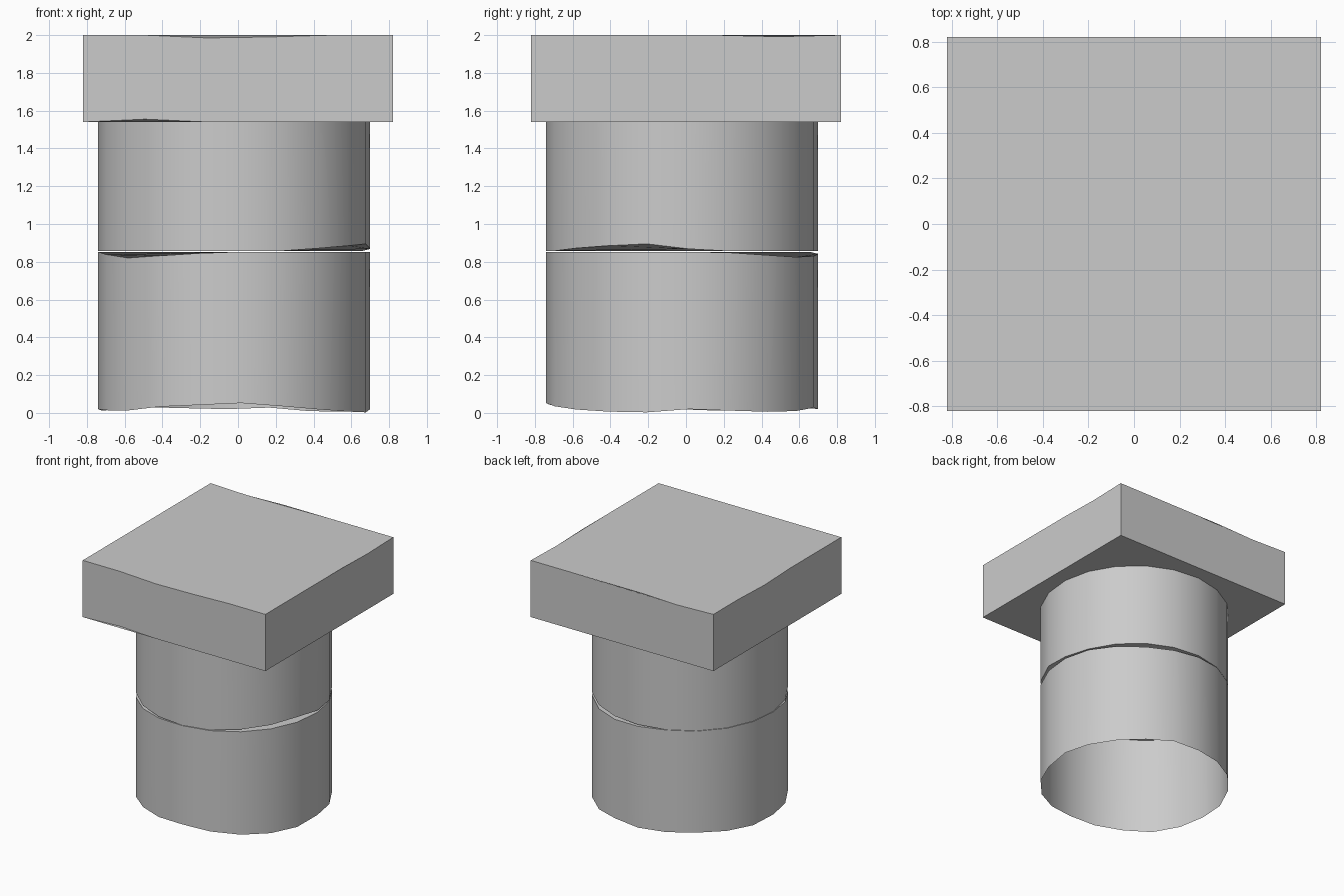
import bpy, bmesh, math

if "Cube" in bpy.data.objects:
    bpy.data.objects.remove(bpy.data.objects["Cube"])

SIDES, RADIUS, OFFSET = 20, 0.722, -0.021


def loft(name, lower, upper, cap_low, cap_high):
    """Wall between two matching rings of points, with optional caps."""
    bm = bmesh.new()
    a = [bm.verts.new(p) for p in lower]
    b = [bm.verts.new(p) for p in upper]
    n = len(a)
    for i in range(n):
        j = (i + 1) % n
        bm.faces.new((a[i], a[j], b[j], b[i]))
    if cap_low:
        bm.faces.new(a[::-1])
    if cap_high:
        bm.faces.new(b)
    mesh = bpy.data.meshes.new(name)
    bm.to_mesh(mesh)
    bm.free()
    obj = bpy.data.objects.new(name, mesh)
    bpy.context.collection.objects.link(obj)
    bpy.ops.object.select_all(action='DESELECT')
    obj.select_set(True)
    bpy.context.view_layer.objects.active = obj
    bpy.ops.object.shade_smooth_by_angle(angle=math.radians(35))
    return obj


def rim(base, chips=None):
    """Round ring; chips gives z for chosen corners, counted from +x."""
    chips = chips or {}
    ring = []
    for i in range(SIDES):
        t = math.radians(3 + 360 / SIDES * i)
        ring.append((OFFSET + RADIUS * math.cos(t),
                     OFFSET + RADIUS * math.sin(t), chips.get(i, base)))
    return ring


def square(base, chips, half=0.82, steps=5):
    """Square ring, counter-clockwise from the front left corner."""
    ring = []
    corners = [(-half, -half), (half, -half), (half, half), (-half, half)]
    for k in range(4):
        (x0, y0), (x1, y1) = corners[k], corners[(k + 1) % 4]
        for s in range(steps):
            f = s / steps
            ring.append((x0 + (x1 - x0) * f, y0 + (y1 - y0) * f,
                         chips.get(k * steps + s, base)))
    return ring


# Lower drum: open, worn foot and a chipped, closed top
foot = {0: .02, 1: .012, 2: .006, 3: .01, 4: .028, 5: .02, 6: .025, 7: .03,
        8: .02, 9: .012, 10: .02, 11: .014, 12: .013, 13: .033, 14: .042,
        15: .052, 16: .035, 17: .018, 18: .007, 19: .003}
lower_top = {1: .848, 2: .835, 3: .825, 4: .83, 5: .842,
             11: .838, 12: .82, 13: .832, 14: .845}
loft("lower_drum", rim(.02, foot), rim(.853, lower_top), False, True)

# Upper drum with a chipped underside
upper_foot = {0: .868, 16: .858, 17: .872, 18: .885, 19: .895}
loft("upper_drum", rim(.856, upper_foot), rim(1.545), True, False)

# Square capital slab with worn edges
slab_low = {1: 1.555, 2: 1.54}
slab_top = {2: 1.985, 3: 1.99, 9: 1.992, 14: 1.99, 17: 1.988}
loft("capital_slab", square(1.54, slab_low), square(2.0, slab_top), True, True)
